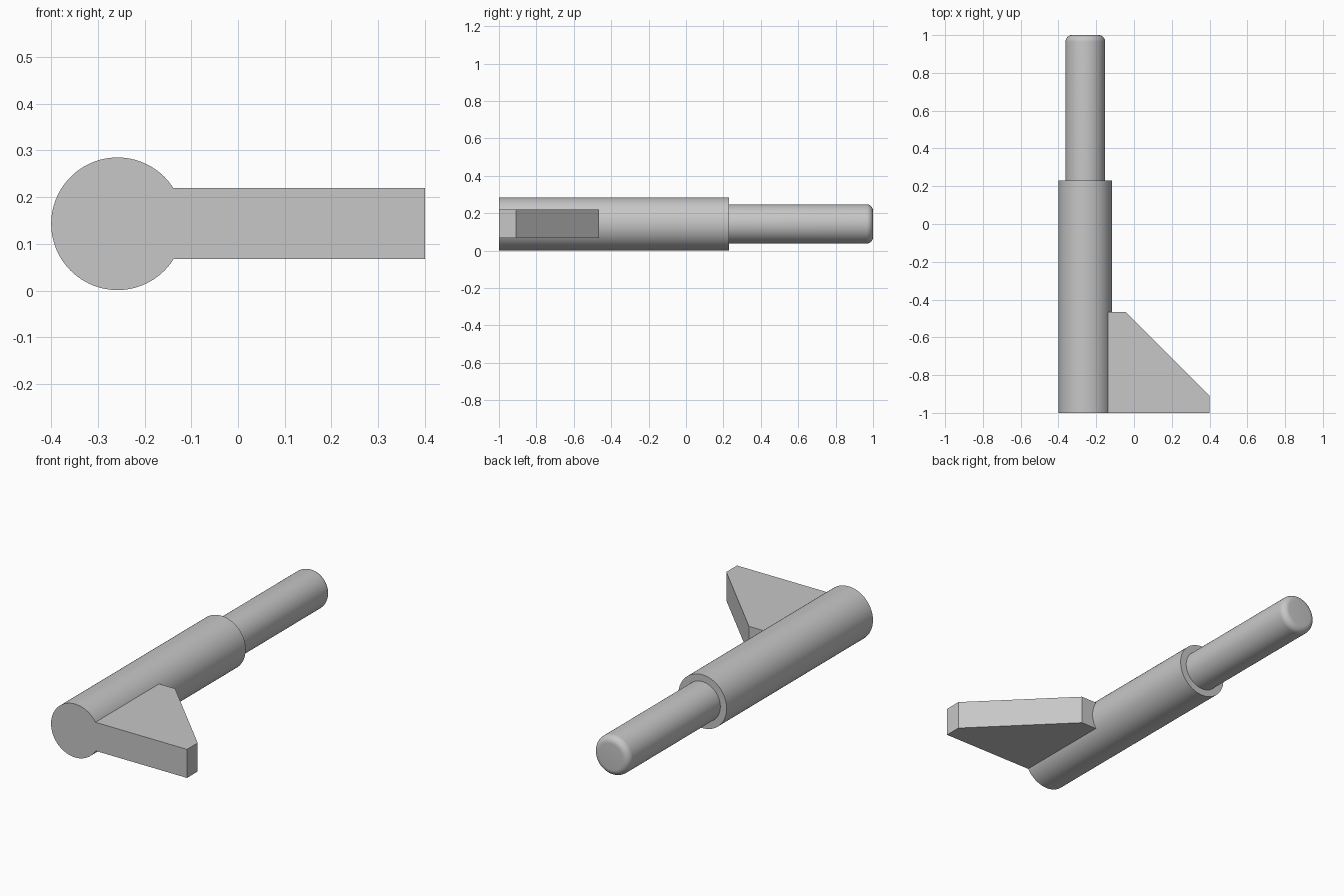
import bpy, bmesh, math
from mathutils import Matrix, Vector

cube = bpy.data.objects.get("Cube")
if cube:
    bpy.data.objects.remove(cube, do_unlink=True)

grey = bpy.data.materials.new("plain grey")
grey.use_nodes = True
colour = (0.57, 0.57, 0.57, 1)
grey.diffuse_color = colour
grey.node_tree.nodes["Principled BSDF"].inputs["Base Color"].default_value = colour

AXIS_X, AXIS_Z = -0.258, 0.143
SHAFT_R, PIN_R, ROUND = 0.142, 0.105, 0.035


def finish(bm, name):
    bmesh.ops.recalc_face_normals(bm, faces=bm.faces)
    mesh = bpy.data.meshes.new(name)
    bm.to_mesh(mesh)
    bm.free()
    mesh.materials.append(grey)
    obj = bpy.data.objects.new(name, mesh)
    bpy.context.collection.objects.link(obj)
    return obj


# Stepped shaft: a profile of (radius, y) turned around its long axis
profile = [(0, -1), (SHAFT_R, -1), (SHAFT_R, 0.23), (PIN_R, 0.23)]
for i in range(9):
    a = math.pi / 2 * i / 8
    profile.append((PIN_R - ROUND + ROUND * math.cos(a), 1 - ROUND + ROUND * math.sin(a)))
profile.append((0, 1))

bm = bmesh.new()
verts = [bm.verts.new((r, y, 0)) for r, y in profile]
edges = [bm.edges.new(pair) for pair in zip(verts, verts[1:])]
bmesh.ops.spin(bm, geom=verts + edges, cent=(0, 0, 0), axis=(0, 1, 0),
               angle=math.tau, steps=96, use_merge=False)
bmesh.ops.remove_doubles(bm, verts=bm.verts, dist=0.0005)
bmesh.ops.transform(bm, verts=bm.verts, matrix=Matrix.Translation((AXIS_X, 0, AXIS_Z)))
shaft = finish(bm, "stepped_shaft")
bpy.ops.object.select_all(action='DESELECT')
shaft.select_set(True)
bpy.context.view_layer.objects.active = shaft
bpy.ops.object.shade_smooth_by_angle(angle=math.radians(30))

# Flat side fin with a slanted rear edge
outline = [(-0.14, -1), (0.4, -1), (0.4, -0.91), (-0.045, -0.465), (-0.14, -0.465)]
bm = bmesh.new()
face = bm.faces.new([bm.verts.new((x, y, 0.068)) for x, y in outline])
top = bmesh.ops.extrude_face_region(bm, geom=[face])["geom"]
bmesh.ops.translate(bm, vec=Vector((0, 0, 0.152)),
                    verts=[v for v in top if isinstance(v, bmesh.types.BMVert)])
finish(bm, "side_fin")
